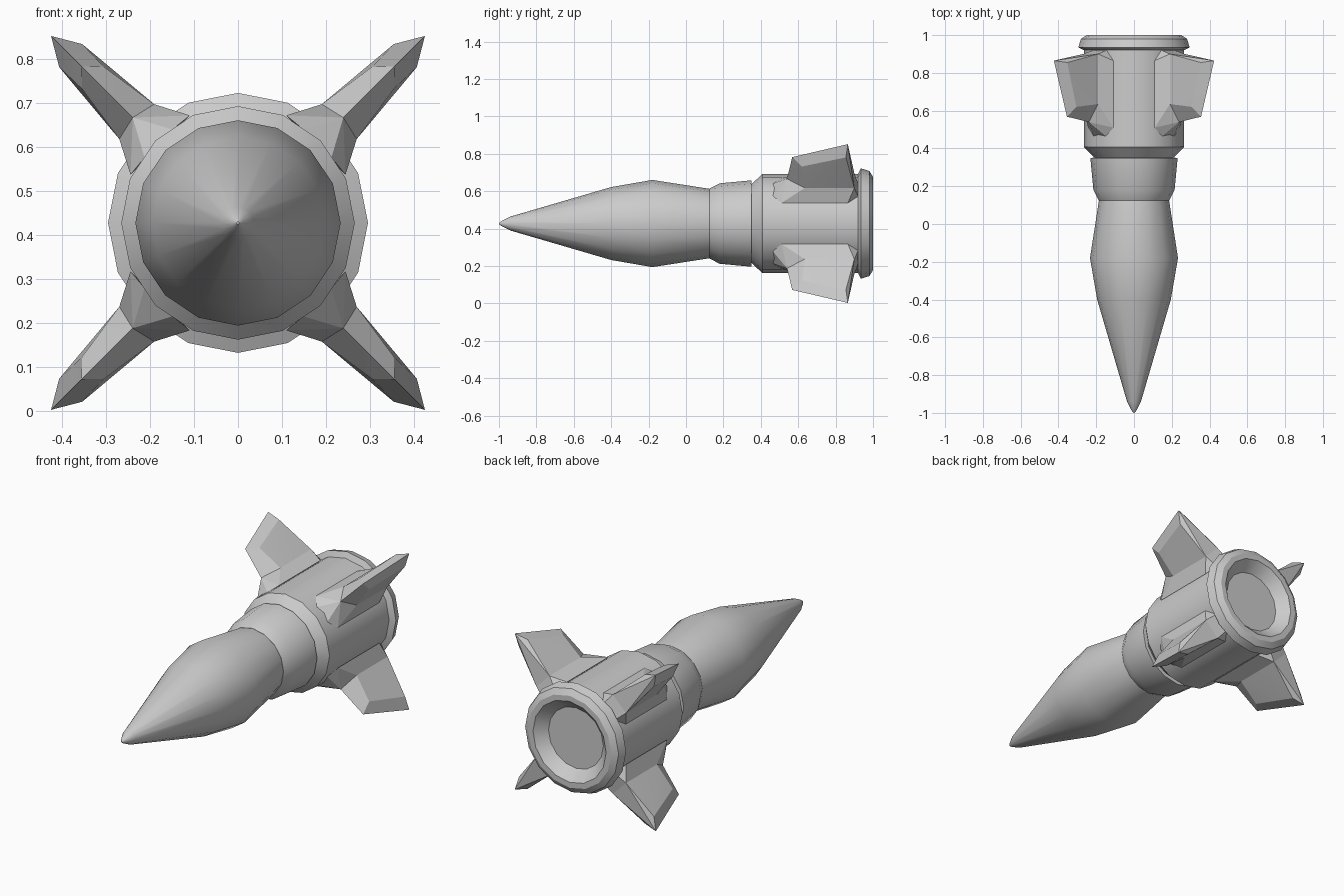
import bpy, bmesh, math

if "Cube" in bpy.data.objects:
    bpy.data.objects.remove(bpy.data.objects["Cube"])

AXIS_Z = 0.427
SIDES = 16


def finish(bm, name, angle):
    bmesh.ops.recalc_face_normals(bm, faces=bm.faces)
    mesh = bpy.data.meshes.new(name)
    bm.to_mesh(mesh)
    bm.free()
    ob = bpy.data.objects.new(name, mesh)
    bpy.context.collection.objects.link(ob)
    bpy.ops.object.select_all(action='DESELECT')
    ob.select_set(True)
    bpy.context.view_layer.objects.active = ob
    bpy.ops.object.shade_smooth_by_angle(angle=math.radians(angle))
    return ob


def turned(name, profile):
    """Revolve (y, radius) pairs around the long axis; ends are capped."""
    bm = bmesh.new()
    rings = []
    for y, r in profile:
        rings.append([bm.verts.new((r * math.sin(2 * math.pi * i / SIDES), y,
                                    AXIS_Z + r * math.cos(2 * math.pi * i / SIDES)))
                      for i in range(SIDES)])
    for a, b in zip(rings, rings[1:]):
        for i in range(SIDES):
            j = (i + 1) % SIDES
            bm.faces.new((a[i], a[j], b[j], b[i]))
    bm.faces.new(rings[0])
    bm.faces.new(rings[-1])
    return finish(bm, name, 30)


def hull(name, points, turn):
    """Convex solid from (u outward, v sideways, y) points, turned about the axis.
    Points with v > 0 are mirrored."""
    s, c = math.sin(turn), math.cos(turn)
    bm = bmesh.new()
    for u, v, y in points:
        for w in ((v, -v) if v else (0,)):
            bm.verts.new((u * s + w * c, y, AXIS_Z + u * c - w * s))
    res = bmesh.ops.convex_hull(bm, input=bm.verts)
    junk = [g for g in res['geom_interior'] if isinstance(g, bmesh.types.BMVert)]
    bmesh.ops.delete(bm, geom=junk, context='VERTS')
    return finish(bm, name, 12)


# Pointed nose
turned("nose", [(-1.0, 0.003), (-0.985, 0.014), (-0.94, 0.037), (-0.40, 0.195),
                (-0.18, 0.233), (0.13, 0.185)])
# Collar between nose and tail
turned("collar", [(0.125, 0.187), (0.18, 0.215), (0.35, 0.231), (0.352, 0.20)])
# Tail body with flared rim and dished nozzle
turned("tail_body", [(0.345, 0.205), (0.408, 0.265), (0.92, 0.265), (0.935, 0.295),
                     (0.98, 0.281), (1.0, 0.25), (1.0, 0.22), (0.945, 0.165)])

# Four diagonal fins, each a ridged blade on a flared fairing
root = [(0.338, 0, 0.54), (0.325, 0.056, 0.635), (0.325, 0.056, 0.90)]
tip = [(0.502, 0, 0.568), (0.466, 0.035, 0.62), (0.537, 0.037, 0.855), (0.60, 0, 0.865)]
base = [(0.255, 0.045, 0.464), (0.25, 0.095, 0.51),
        (0.25, 0.095, 0.865), (0.255, 0.05, 0.92)]
for k in range(4):
    turn = math.radians(45 + 90 * k)
    hull(f"fin_blade_{k + 1}", root + tip, turn)
    hull(f"fin_fairing_{k + 1}", base + root, turn)
